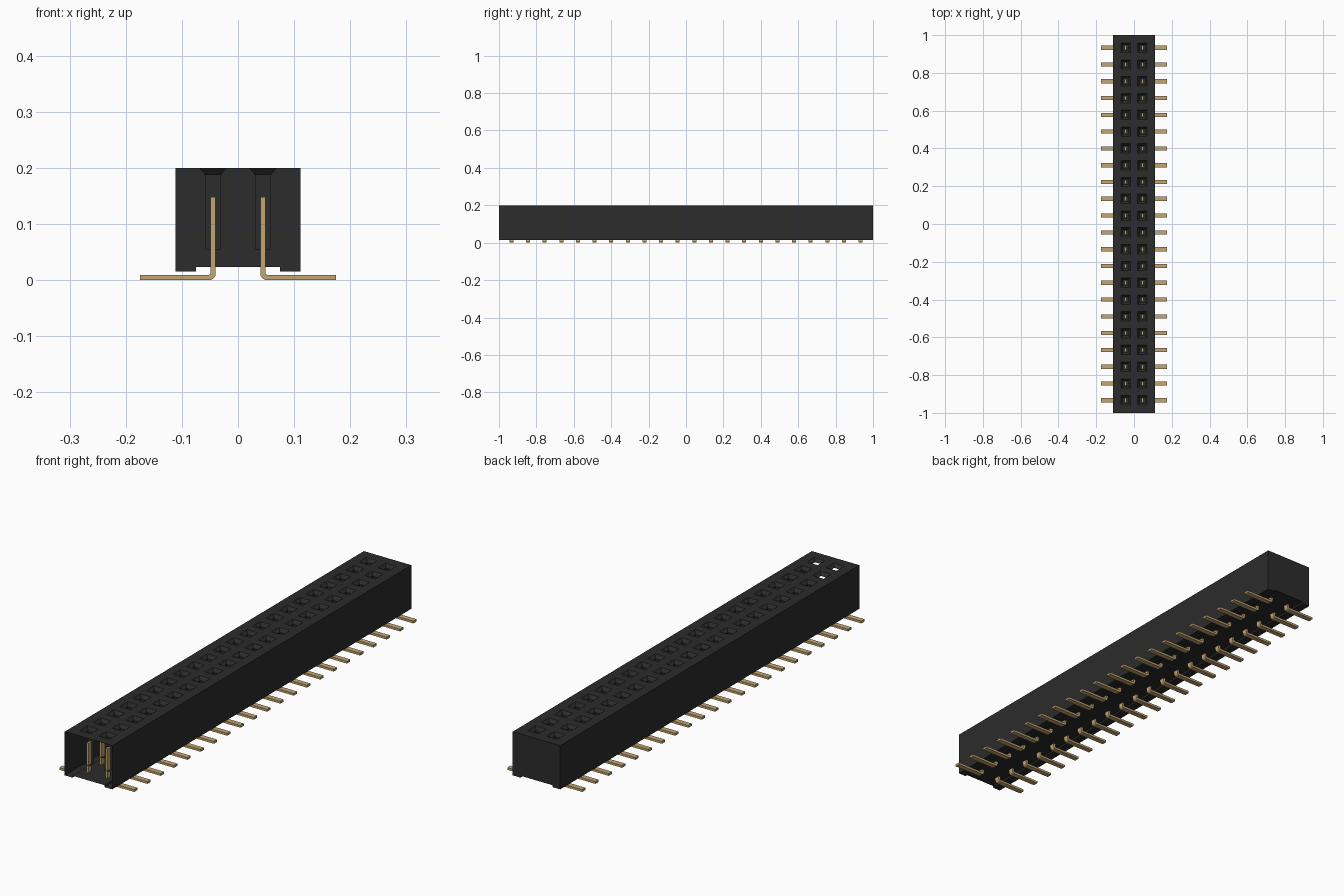
import bpy, bmesh, math

if "Cube" in bpy.data.objects:
    bpy.data.objects.remove(bpy.data.objects["Cube"], do_unlink=True)

ROWS = 22
PITCH = 2.0 / 22.5
COL = PITCH / 2                     # column centre in x
Y0 = -PITCH * (ROWS - 1) / 2        # first row centre
HW, TOP = 0.111, 0.2                # housing half width, height
MOUTH, SHAFT = 0.025, 0.0135        # socket half sizes
NECK, FLOOR = 0.187, 0.055          # funnel bottom, socket floor


def material(name, rgb, rough):
    m = bpy.data.materials.new(name)
    m.use_nodes = True
    m.diffuse_color = (*rgb, 1)
    b = m.node_tree.nodes["Principled BSDF"]
    b.inputs["Base Color"].default_value = (*rgb, 1)
    b.inputs["Roughness"].default_value = rough
    return m


def make(name, bm, mat):
    me = bpy.data.meshes.new(name)
    bm.to_mesh(me)
    bm.free()
    me.materials.append(mat)
    ob = bpy.data.objects.new(name, me)
    bpy.context.collection.objects.link(ob)
    return ob


def face(bm, pts):
    bm.faces.new([bm.verts.new(p) for p in pts])


def ring(cx, cy, h, z):
    return [(cx + sx * h, cy + sy * h, z)
            for sx, sy in ((-1, -1), (1, -1), (1, 1), (-1, 1))]


black = material("black plastic", (0.025, 0.025, 0.026), 0.6)
gold = material("gold contact", (0.55, 0.38, 0.17), 0.5)

# Housing shell: stepped underside, side walls, back end; front end open
bm = bmesh.new()
profile = [(-HW, TOP), (-HW, 0.015), (-0.075, 0.015), (-0.075, 0.023),
           (0.075, 0.023), (0.075, 0.015), (HW, 0.015), (HW, TOP)]
for (ax, az), (bx, bz) in zip(profile, profile[1:]):
    face(bm, [(ax, -1, az), (ax, 1, az), (bx, 1, bz), (bx, -1, bz)])
face(bm, [(x, 1, z) for x, z in reversed(profile)])

# Top face as a grid with one gap per socket
xs = [-HW, -COL - MOUTH, -COL + MOUTH, COL - MOUTH, COL + MOUTH, HW]
ys = [-1]
for r in range(ROWS):
    ys += [Y0 + r * PITCH - MOUTH, Y0 + r * PITCH + MOUTH]
ys.append(1)
for i in range(len(xs) - 1):
    for j in range(len(ys) - 1):
        if i % 2 and j % 2:
            continue
        face(bm, [(xs[i], ys[j], TOP), (xs[i + 1], ys[j], TOP),
                  (xs[i + 1], ys[j + 1], TOP), (xs[i], ys[j + 1], TOP)])

# Sockets: funnel mouth, square shaft and floor
for r in range(ROWS):
    for cx in (-COL, COL):
        cy = Y0 + r * PITCH
        levels = [ring(cx, cy, MOUTH, TOP), ring(cx, cy, SHAFT, NECK),
                  ring(cx, cy, SHAFT, FLOOR)]
        for k in (0, 1):
            u, l = levels[k], levels[k + 1]
            for i in range(4):
                # the sockets near the open end keep only the rear shaft wall
                if k == 1 and r < 2 and i != 2:
                    continue
                n = (i + 1) % 4
                face(bm, [u[i], u[n], l[n], l[i]])
        face(bm, levels[2])
bmesh.ops.remove_doubles(bm, verts=bm.verts, dist=1e-5)
make("housing", bm, black)

# Contact pin: bent strip with an upright blade and an outward foot
T, R, W = 0.0095, 0.012, 0.011      # thickness, outer bend radius, half width
inner, outer = COL - T / 2, COL + T / 2
cx, cz = inner + R, R               # bend centre
angles = [math.pi + k * math.pi / 8 for k in range(5)]
outline = [(outer, 0.148), (inner, 0.148)]
outline += [(cx + R * math.cos(a), cz + R * math.sin(a)) for a in angles]
outline += [(0.175, 0), (0.175, T)]
outline += [(cx + (R - T) * math.cos(a), cz + (R - T) * math.sin(a))
            for a in reversed(angles)]
bm = bmesh.new()
base = bm.faces.new([bm.verts.new((x, Y0 - W, z)) for x, z in outline])
ext = bmesh.ops.extrude_face_region(bm, geom=[base], use_keep_orig=True)
bmesh.ops.translate(bm, vec=(0, 2 * W, 0),
                    verts=[v for v in ext["geom"] if isinstance(v, bmesh.types.BMVert)])
bmesh.ops.recalc_face_normals(bm, faces=bm.faces)
pins = make("contact_pins", bm, gold)

# Repeat the pin in two columns and all rows
mir = pins.modifiers.new("columns", "MIRROR")
mir.use_axis[0] = True
mir.use_mirror_merge = False
arr = pins.modifiers.new("rows", "ARRAY")
arr.count = ROWS
arr.use_relative_offset = False
arr.use_constant_offset = True
arr.constant_offset_displace = (0, PITCH, 0)
